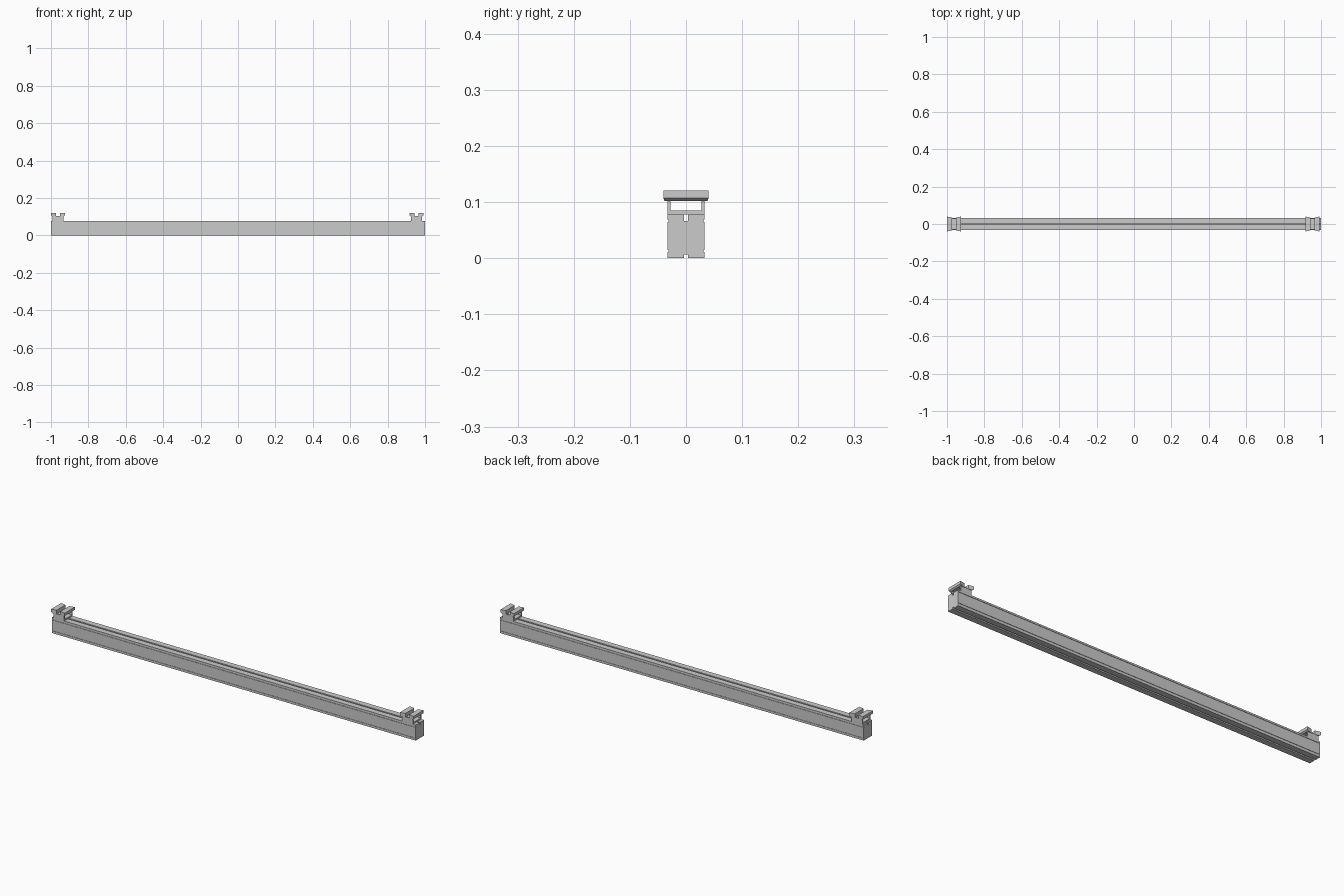
import bpy, bmesh

if "Cube" in bpy.data.objects:
    bpy.data.objects.remove(bpy.data.objects["Cube"])


def prism(name, sections):
    """Skin between two matching rings of 3D points."""
    bm = bmesh.new()
    a, b = [[bm.verts.new(p) for p in ring] for ring in sections]
    n = len(a)
    for i in range(n):
        j = (i + 1) % n
        bm.faces.new((a[i], a[j], b[j], b[i]))
    bm.faces.new(a[::-1])
    bm.faces.new(b)
    bmesh.ops.recalc_face_normals(bm, faces=bm.faces)
    mesh = bpy.data.meshes.new(name)
    bm.to_mesh(mesh)
    bm.free()
    obj = bpy.data.objects.new(name, mesh)
    bpy.context.collection.objects.link(obj)
    return obj


def along_x(name, profile, x0, x1):
    return prism(name, [[(x, y, z) for y, z in profile] for x in (x0, x1)])


# Rail: one constant section with side grooves and a slot above and below
half = [(0.004, 0.007), (0.004, 0), (0.033, 0), (0.033, 0.011),
        (0.031, 0.011), (0.031, 0.0145), (0.033, 0.0145), (0.033, 0.065),
        (0.031, 0.065), (0.031, 0.069), (0.033, 0.069), (0.033, 0.0775),
        (0.004, 0.0775), (0.004, 0.066)]
along_x("rail", half + [(-y, z) for y, z in reversed(half)], -1, 1)

# Clamp at each end: a U-shaped bracket carrying two cross jaws
bracket = [(-0.033, 0.0775), (0.033, 0.0775), (0.033, 0.103), (0.0275, 0.103),
           (0.0275, 0.085), (-0.0275, 0.085), (-0.0275, 0.103), (-0.033, 0.103)]
jaw = [(0.0375, 0.121), (0.0105, 0.121), (0.0105, 0.102),
       (0.031, 0.102), (0.0375, 0.107)]
for side, cx in (("left", -0.9625), ("right", 0.955)):
    along_x(side + "_bracket", bracket, cx - 0.03, cx + 0.03)
    for tag, s in (("a", -1), ("b", 1)):
        # Jaws flare wider toward their outer edge
        prism(f"{side}_jaw_{tag}",
              [[(cx + s * u, e * (0.034 + 0.006 * (u - 0.0105) / 0.027), z)
                for u, z in jaw] for e in (-1, 1)])
